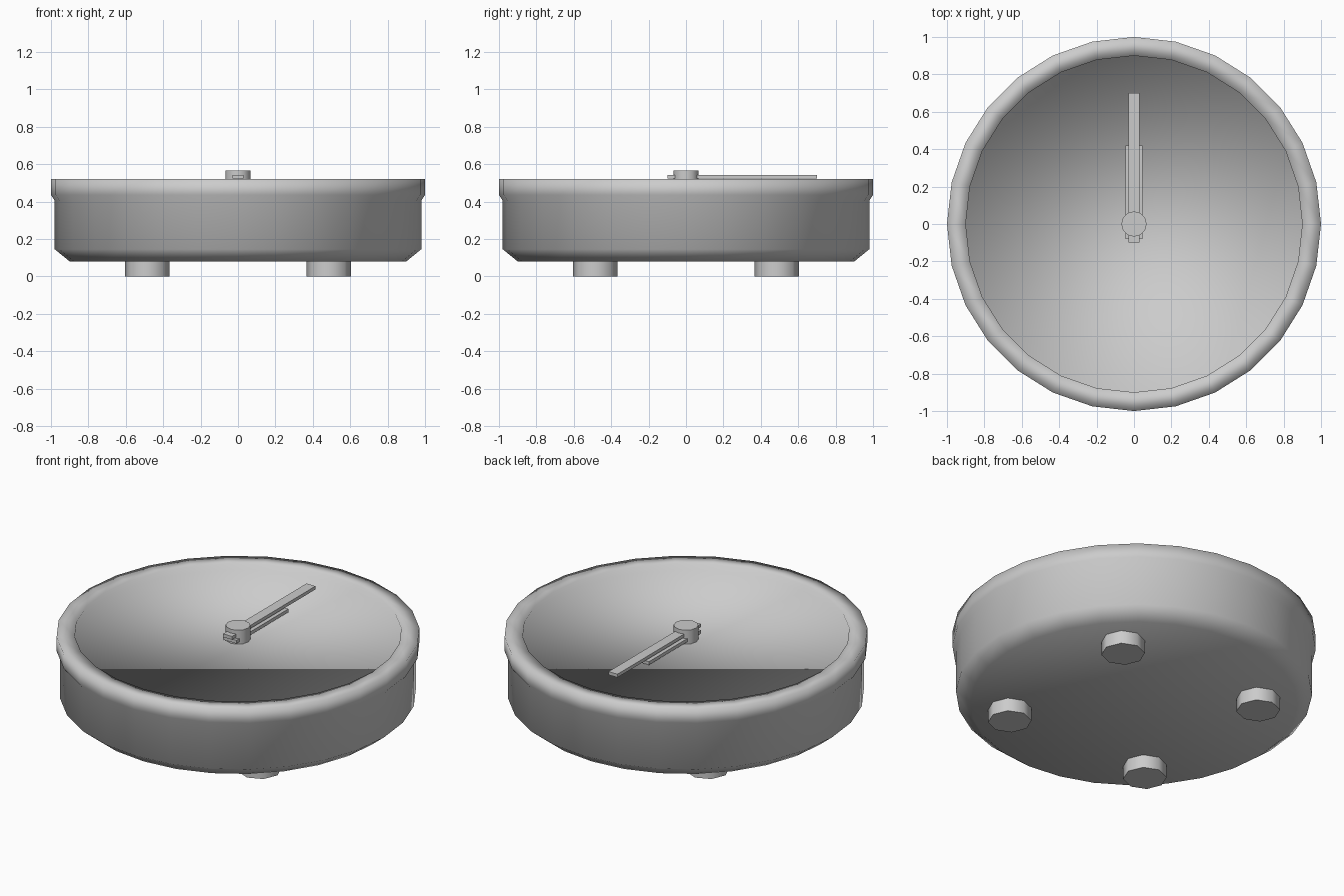
import bpy, bmesh, math

cube = bpy.data.objects.get("Cube")
if cube:
    bpy.data.objects.remove(cube, do_unlink=True)

grey = bpy.data.materials.new("light_grey")
grey.use_nodes = True
colour = (0.6, 0.6, 0.6, 1)
grey.diffuse_color = colour
grey.node_tree.nodes["Principled BSDF"].inputs["Base Color"].default_value = colour


def finish(name, bm):
    bmesh.ops.recalc_face_normals(bm, faces=bm.faces)
    mesh = bpy.data.meshes.new(name)
    bm.to_mesh(mesh)
    bm.free()
    mesh.materials.append(grey)
    obj = bpy.data.objects.new(name, mesh)
    bpy.context.collection.objects.link(obj)
    return obj


def lathe(name, profile, sides, centre=(0, 0)):
    """Stack rings of (radius, z) and cap both ends."""
    bm = bmesh.new()
    rings = []
    for r, z in profile:
        angles = [math.tau * i / sides for i in range(sides)]
        rings.append([bm.verts.new((centre[0] + r * math.cos(a),
                                    centre[1] + r * math.sin(a), z)) for a in angles])
    for low, high in zip(rings, rings[1:]):
        for i in range(sides):
            j = (i + 1) % sides
            bm.faces.new((low[i], low[j], high[j], high[i]))
    bm.faces.new(rings[0][::-1])
    bm.faces.new(rings[-1])
    return finish(name, bm)


def bar(name, half_width, y0, y1, z0, z1):
    bm = bmesh.new()
    bmesh.ops.create_cube(bm, size=1)
    for v in bm.verts:
        v.co = (v.co.x * 2 * half_width,
                y1 if v.co.y > 0 else y0,
                z1 if v.co.z > 0 else z0)
    return finish(name, bm)


def smooth_by_angle(obj):
    bpy.ops.object.select_all(action="DESELECT")
    obj.select_set(True)
    bpy.context.view_layer.objects.active = obj
    bpy.ops.object.shade_smooth_by_angle(angle=math.radians(50))


# Round case with chamfered base, raised rim and sunken dial, smooth all over
case = lathe("case", [(0.9, 0.08), (0.98, 0.145), (0.98, 0.405), (1, 0.435),
                      (1, 0.52), (0.9, 0.52), (0.9, 0.48)], 28)
case.data.shade_smooth()

# Four feet
for side, x in (("left", 0.485), ("right", -0.485)):
    for end, y in (("front", -0.485), ("back", 0.485)):
        smooth_by_angle(lathe(f"{end}_{side}_foot", [(0.12, 0), (0.12, 0.09)], 8, (x, y)))

# Hands and centre hub
bar("hour_hand", 0.045, -0.08, 0.42, 0.495, 0.515)
bar("minute_hand", 0.03, -0.1, 0.7, 0.522, 0.542)
smooth_by_angle(lathe("hub", [(0.068, 0.475), (0.068, 0.565)], 12))
